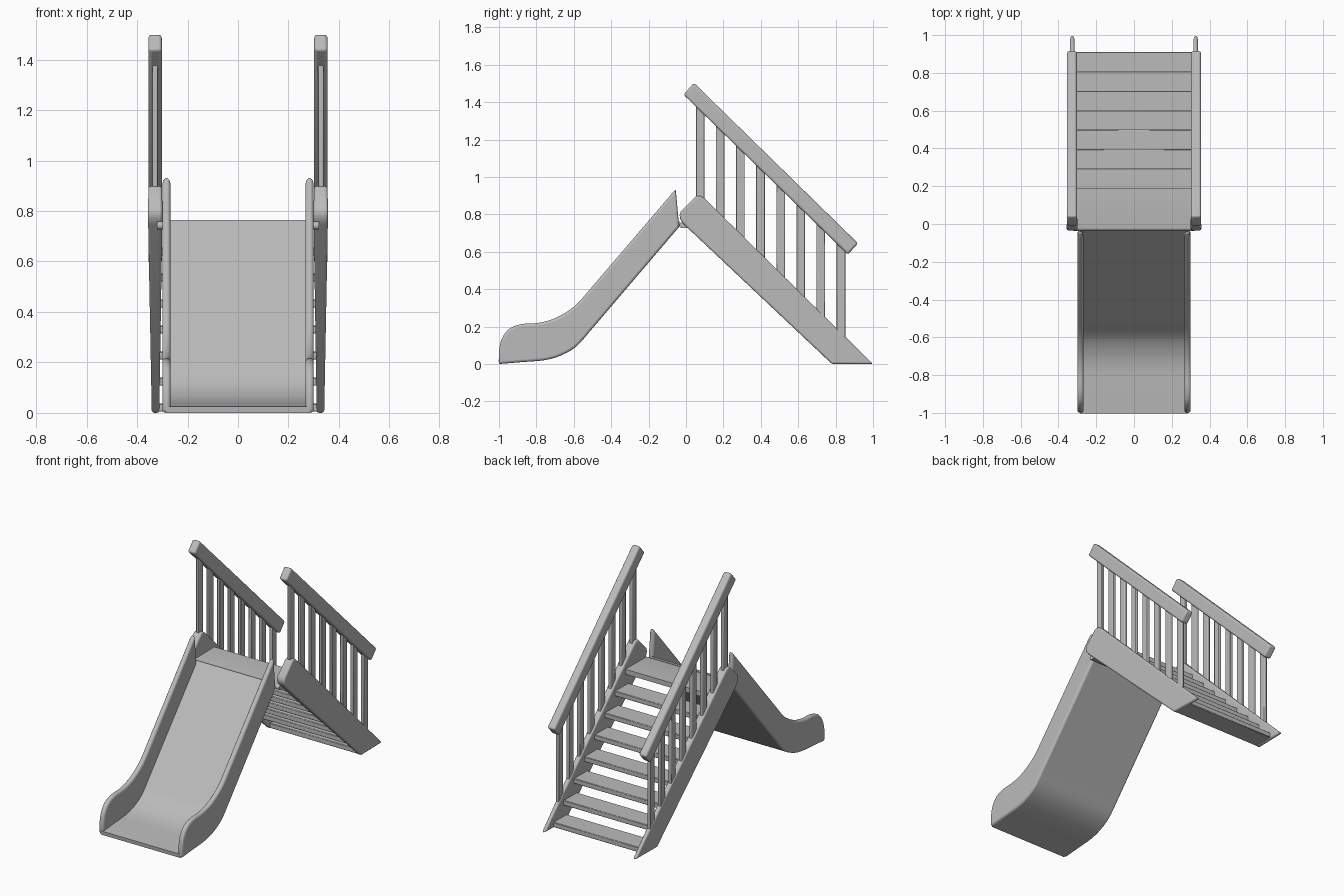
import bpy, bmesh, math
from mathutils import Vector

cube = bpy.data.objects.get("Cube")
if cube:
    bpy.data.objects.remove(cube)

# Single plain grey
grey = bpy.data.materials.new("plain_grey")
grey.use_nodes = True
GREY = (0.5, 0.5, 0.5, 1)
grey.diffuse_color = GREY
grey.node_tree.nodes["Principled BSDF"].inputs["Base Color"].default_value = GREY


def smooth_path(points, steps=5):
    """Flowing curve through a few (y, z) points."""
    pts = [Vector(p) for p in points]
    pts = [2 * pts[0] - pts[1]] + pts + [2 * pts[-1] - pts[-2]]
    out = []
    for a, b, c, d in zip(pts, pts[1:], pts[2:], pts[3:]):
        for i in range(steps):
            t = i / steps
            out.append(0.5 * (2 * b + (c - a) * t + (2 * a - 5 * b + 4 * c - d) * t * t
                              + (3 * b - a - 3 * c + d) * t ** 3))
    return out + [pts[-2]]


def prism(name, outlines, span, bevel=0.0, segments=3, mirror=False):
    """Extrude (y, z) outlines across x; span(y) gives the two x limits."""
    bm = bmesh.new()
    for outline in outlines:
        sides = [[bm.verts.new((span(y)[s], y, z)) for y, z in outline] for s in (0, 1)]
        bm.faces.new(sides[0])
        bm.faces.new(sides[1][::-1])
        n = len(outline)
        for i in range(n):
            j = (i + 1) % n
            bm.faces.new((sides[0][i], sides[1][i], sides[1][j], sides[0][j]))
    bmesh.ops.recalc_face_normals(bm, faces=bm.faces)
    mesh = bpy.data.meshes.new(name)
    bm.to_mesh(mesh)
    bm.free()
    mesh.materials.append(grey)
    obj = bpy.data.objects.new(name, mesh)
    bpy.context.collection.objects.link(obj)
    if bevel:
        mod = obj.modifiers.new("Rounded", 'BEVEL')
        mod.width, mod.segments = bevel, segments
        mod.limit_method, mod.angle_limit = 'ANGLE', math.radians(35)
        mod.use_clamp_overlap = False
    if mirror:
        obj.modifiers.new("Both sides", 'MIRROR')
    bpy.ops.object.select_all(action='DESELECT')
    obj.select_set(True)
    bpy.context.view_layer.objects.active = obj
    bpy.ops.object.shade_smooth_by_angle(angle=math.radians(35))
    return obj


def fixed(a, b):
    return lambda y: (a, b)


def box(y0, y1, z0, z1):
    return [(y0, z0), (y1, z0), (y1, z1), (y0, z1)]


# Slide underside curve, from the foot up to the platform
under = smooth_path([(-1, 0), (-0.88, 0.01), (-0.76, 0.02), (-0.67, 0.045),
                     (-0.585, 0.095), (-0.5, 0.19)])
under.append(Vector((-0.035, 0.735)))

# Slide bed: underside curve offset along its normal
bed_top = []
for i, p in enumerate(under):
    d = (under[min(i + 1, len(under) - 1)] - under[max(i - 1, 0)]).normalized()
    bed_top.append(p + Vector((-d.y, d.x)) * 0.025)
bed_top[-1] = Vector((-0.035, 0.765))
prism("slide_bed", [under + bed_top[::-1]], fixed(-0.285, 0.285))

# Slide side walls with rounded rims
rim = smooth_path([(-1, 0.075), (-0.985, 0.135), (-0.945, 0.188), (-0.88, 0.213),
                   (-0.79, 0.22), (-0.7, 0.245), (-0.595, 0.31), (-0.5, 0.415)], 4)
wall = under + [Vector((-0.04, 0.77)), Vector((-0.055, 0.935))] + rim[::-1]
prism("slide_walls", [wall], fixed(0.267, 0.3), 0.013, 3, True)

# Treads rising to the platform
RISE = 0.103
treads = [box(0.775 - RISE * k, 0.911 - RISE * k, 0.005 + RISE * k, 0.037 + RISE * k)
          for k in range(7)]
prism("treads", treads, fixed(-0.318, 0.318), 0.003, 1)

# Platform with a rounded nose
nose = [(-0.02 - 0.016 * math.sin(a), 0.742 - 0.016 * math.cos(a))
        for a in (math.pi * i / 8 for i in range(9))]
prism("platform", [[(0.19, 0.758), (0.19, 0.726)] + nose], fixed(-0.32, 0.32))

# Stair stringers, slimmer toward the ground
stringer = [(0.78, 0), (1, 0), (0.1, 0.884), (0.078, 0.899), (0.055, 0.899),
            (-0.028, 0.815), (-0.034, 0.795), (-0.03, 0.772), (-0.01, 0.745)]
prism("stringers", [stringer],
      lambda y: (0.3 + 0.015 * y, 0.356 - 0.018 * y), 0.01, 3, True)

# Sloping handrails
rail = [(-0.013, 1.44), (0.042, 1.503), (0.92, 0.645), (0.865, 0.585)]
prism("handrails", [rail], fixed(0.302, 0.355), 0.012, 3, True)

# Upright balusters between stringers and handrails
balusters = []
for k in range(8):
    y = 0.076 + 0.1075 * k
    low = 0.83 - 0.975 * (y - 0.1)
    high = 1.47 - 0.969 * (y - 0.015)
    balusters.append(box(y - 0.023, y + 0.023, low, high))
prism("balusters", balusters, fixed(0.318, 0.339), 0.004, 2, True)
